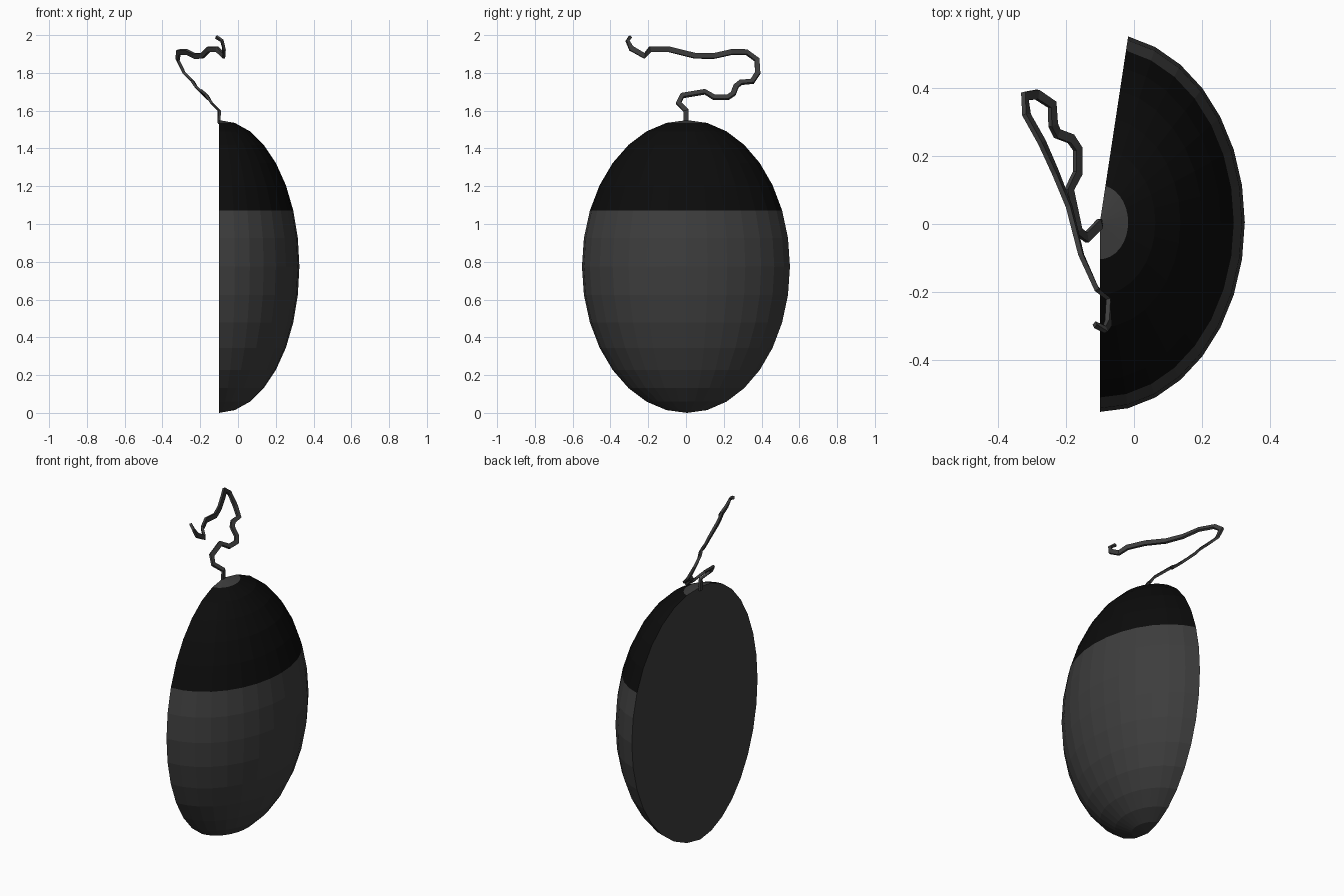
import bpy, bmesh, math
from mathutils import Vector

if "Cube" in bpy.data.objects:
    bpy.data.objects.remove(bpy.data.objects["Cube"])


def material(name, v):
    m = bpy.data.materials.new(name)
    m.diffuse_color = (v, v, v, 1)
    m.use_nodes = True
    m.node_tree.nodes["Principled BSDF"].inputs["Base Color"].default_value = m.diffuse_color
    return m


GREY = material("dark grey", 0.047)
BLACK = material("black", 0.0035)


def finish(bm, name, mats):
    bmesh.ops.recalc_face_normals(bm, faces=bm.faces)
    me = bpy.data.meshes.new(name)
    bm.to_mesh(me)
    bm.free()
    for m in mats:
        me.materials.append(m)
    ob = bpy.data.objects.new(name, me)
    bpy.context.collection.objects.link(ob)
    return ob


# Shell: partial revolve of a half ellipse (15 of 32 segments), flat faced
RX, RY, RZ = 0.425, 0.556, 0.775
CX, CY = -0.1, 0.005
RINGS, SEGS, STEP = 16, 15, math.pi / 16

bm = bmesh.new()


def shell_vert(ring, seg):
    a, t = -math.pi / 2 + seg * STEP, ring * STEP
    return bm.verts.new((CX + RX * math.sin(t) * math.cos(a),
                         CY + RY * math.sin(t) * math.sin(a),
                         RZ + RZ * math.cos(t)))


top, bottom = shell_vert(0, 0), shell_vert(RINGS, 0)
rows = [[shell_vert(r, s) for s in range(SEGS + 1)] for r in range(1, RINGS)]
for s in range(SEGS):
    bm.faces.new((top, rows[0][s], rows[0][s + 1]))
    bm.faces.new((bottom, rows[-1][s + 1], rows[-1][s]))
    for r in range(RINGS - 2):
        f = bm.faces.new((rows[r][s], rows[r + 1][s], rows[r + 1][s + 1], rows[r][s + 1]))
        f.material_index = 1 if r < 5 else 0      # black button band
# Underside plate closing the shell
bm.faces.new([top] + [r[0] for r in rows] + [bottom] + [r[-1] for r in reversed(rows)])
finish(bm, "mouse_shell", [GREY, BLACK])

# Cable: flat ribbon swept along a wavy path
path = [Vector(p) for p in (
    (-.1, 0, 1.53), (-.1, 0, 1.6), (-.14, -.04, 1.64), (-.165, -.02, 1.68),
    (-.19, .1, 1.7), (-.165, .15, 1.67), (-.165, .22, 1.67), (-.185, .25, 1.69),
    (-.225, .265, 1.73), (-.237, .29, 1.75), (-.24, .35, 1.755), (-.285, .38, 1.8),
    (-.32, .375, 1.87), (-.315, .32, 1.91), (-.27, .24, 1.91), (-.23, .15, 1.89),
    (-.19, .05, 1.89), (-.155, -.09, 1.925), (-.11, -.19, 1.925), (-.075, -.22, 1.89),
    (-.075, -.29, 1.93), (-.085, -.31, 1.97), (-.115, -.295, 1.99))]
WIDE, THIN = 0.014, 0.007
low_n, high_n = Vector((.74, 0, .67)), Vector((.92, .38, 0))

bm = bmesh.new()
loops = []
for i, p in enumerate(path):
    tan = (path[min(i + 1, len(path) - 1)] - path[max(i - 1, 0)]).normalized()
    n = low_n.lerp(high_n, min(max((i - 11) / 7, 0), 1))
    side = tan.cross(n).normalized()
    n = side.cross(tan).normalized()
    w = WIDE * (0.6 if i > len(path) - 3 else 1)
    loops.append([bm.verts.new(p + side * w * a + n * THIN * b)
                  for a, b in ((1, 1), (-1, 1), (-1, -1), (1, -1))])
for a, b in zip(loops, loops[1:]):
    for k in range(4):
        bm.faces.new((a[k], a[(k + 1) % 4], b[(k + 1) % 4], b[k]))
bm.faces.new(loops[0])
bm.faces.new(loops[-1])
finish(bm, "cable", [GREY])
